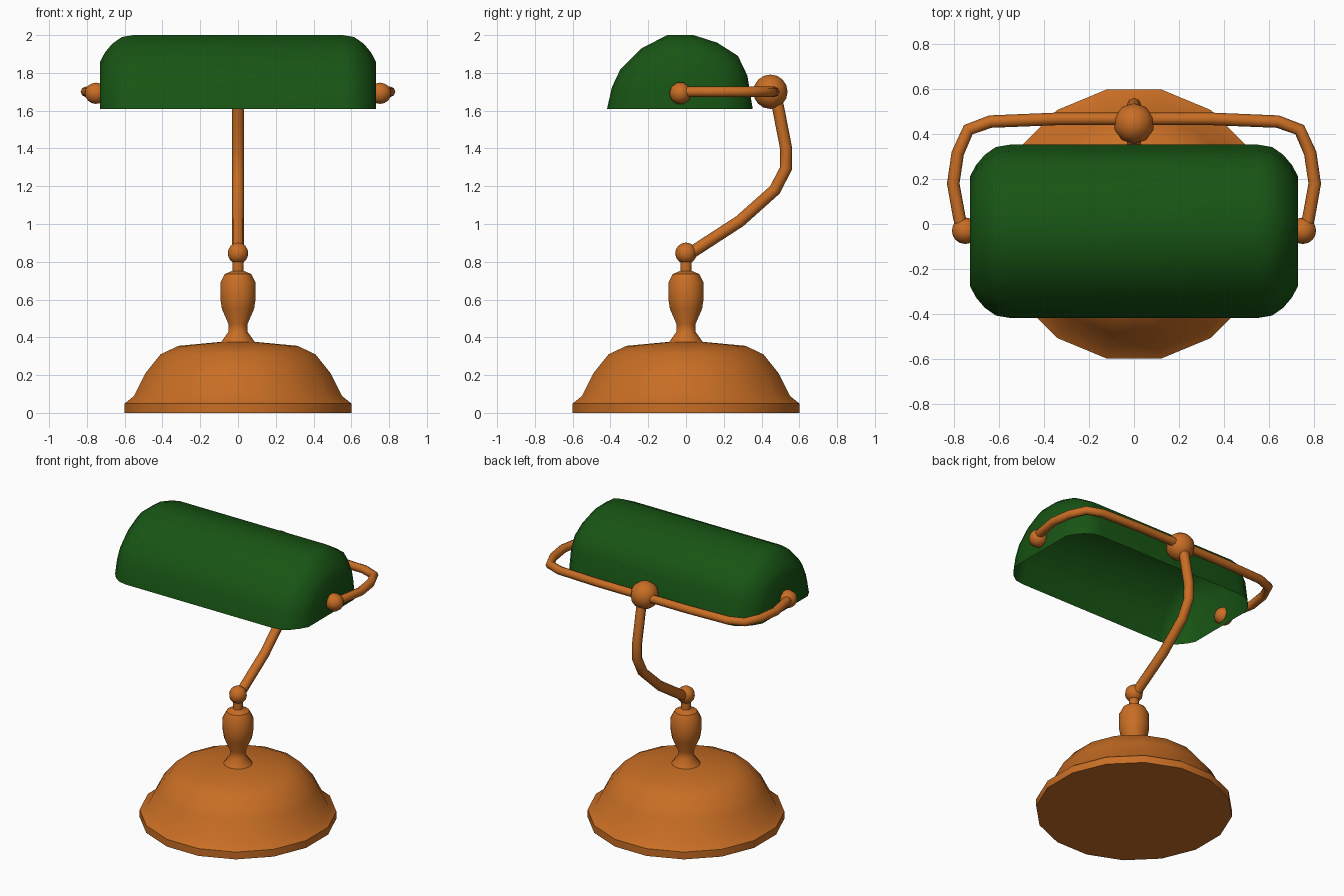
import bpy, bmesh, math
from mathutils import Matrix

if "Cube" in bpy.data.objects:
    bpy.data.objects.remove(bpy.data.objects["Cube"])


def material(name, color):
    m = bpy.data.materials.new(name)
    m.diffuse_color = color
    m.use_nodes = True
    m.node_tree.nodes["Principled BSDF"].inputs["Base Color"].default_value = m.diffuse_color
    return m


BRASS = material("brass", (0.58, 0.155, 0.018, 1))
GREEN = material("green_glass", (0.009, 0.09, 0.007, 1))


def finish(obj, mat, angle=40):
    bpy.ops.object.select_all(action='DESELECT')
    obj.select_set(True)
    bpy.context.view_layer.objects.active = obj
    if obj.type == 'CURVE':
        bpy.ops.object.convert(target='MESH')
        obj = bpy.context.view_layer.objects.active
    obj.data.materials.clear()
    obj.data.materials.append(mat)
    bpy.ops.object.shade_smooth_by_angle(angle=math.radians(angle))
    return obj


def mesh_object(name, bm, mat, angle=40):
    me = bpy.data.meshes.new(name)
    bmesh.ops.recalc_face_normals(bm, faces=bm.faces)
    bm.to_mesh(me)
    bm.free()
    obj = bpy.data.objects.new(name, me)
    bpy.context.collection.objects.link(obj)
    return finish(obj, mat, angle)


def skin(bm, rings, closed):
    n = len(rings[0])
    for a, b in zip(rings, rings[1:]):
        for i in range(n if closed else n - 1):
            j = (i + 1) % n
            bm.faces.new((a[i], a[j], b[j], b[i]))


def lathe(name, profile, sides, mat, angle=40):
    # profile radii are measured to the flats, so the sides face the axes
    bm = bmesh.new()
    k = 1 / math.cos(math.pi / sides)
    rings = []
    for r, z in profile:
        angs = [2 * math.pi * (i + 0.5) / sides for i in range(sides)]
        rings.append([bm.verts.new((r * k * math.cos(a), r * k * math.sin(a), z)) for a in angs])
    skin(bm, rings, True)
    bm.faces.new(rings[0])
    bm.faces.new(rings[-1])
    return mesh_object(name, bm, mat, angle)


def ball(name, loc, r, axis='Z'):
    bm = bmesh.new()
    bmesh.ops.create_uvsphere(bm, u_segments=10, v_segments=8, radius=r)
    if axis == 'X':
        bm.transform(Matrix.Rotation(math.pi / 2, 4, 'Y'))
    bm.transform(Matrix.Translation(loc))
    return mesh_object(name, bm, BRASS, 50)


def tube(name, pts, r):
    cu = bpy.data.curves.new(name, 'CURVE')
    cu.dimensions = '3D'
    cu.bevel_depth = r
    cu.bevel_resolution = 2
    cu.use_fill_caps = True
    sp = cu.splines.new('POLY')
    sp.points.add(len(pts) - 1)
    for p, co in zip(sp.points, pts):
        p.co = (*co, 1)
    obj = bpy.data.objects.new(name, cu)
    bpy.context.collection.objects.link(obj)
    return finish(obj, BRASS, 50)


# domed base
lathe("base", [(0.6, 0), (0.6, 0.05), (0.55, 0.09), (0.49, 0.21), (0.41, 0.31),
               (0.315, 0.355), (0.09, 0.376)], 16, BRASS, 35)

# turned stem
lathe("stem", [(0.09, 0.374), (0.05, 0.43), (0.05, 0.47), (0.085, 0.55), (0.093, 0.6), (0.093, 0.69),
               (0.07, 0.735), (0.03, 0.752), (0.03, 0.82)], 16, BRASS, 38)
ball("stem_joint", (0, 0, 0.845), 0.057)

# bent arm rising behind the shade
arm = [(0, 0.83), (0.285, 1.015), (0.47, 1.18), (0.53, 1.295), (0.53, 1.4), (0.487, 1.62), (0.46, 1.7)]
tube("arm", [(0, y, z) for y, z in arm], 0.032)
ball("arm_joint", (0, 0.447, 1.7), 0.091)

# yoke around the shade
half = [(0.765, -0.03), (0.78, 0.04), (0.805, 0.18), (0.785, 0.315), (0.738, 0.42), (0.64, 0.456), (0.347, 0.468)]
path = [(-x, y) for x, y in half] + [(0, 0.468)] + half[::-1]
tube("yoke", [(x, y, 1.7) for x, y in path], 0.028)
for side, sx in (("left", -1), ("right", 1)):
    ball("pivot_knob_" + side, (sx * 0.752, -0.03, 1.692), 0.059, 'X')

# open-bottomed shade: one cross-section shrinking toward rounded ends
section = [(-0.418, 1.61), (-0.392, 1.725), (-0.347, 1.82), (-0.235, 1.93), (-0.10, 2.0),
           (0.04, 2.0), (0.165, 1.96), (0.275, 1.89), (0.325, 1.785), (0.353, 1.61)]
steps = [(0.73, 0.14), (0.703, 0.09), (0.665, 0.045), (0.615, 0.01), (0.555, 0)]
stations = [(-x, d) for x, d in steps] + steps[::-1]
bm = bmesh.new()
rings = []
for x, d in stations:
    ky, kz = 1 - d / 0.385, 1 - d / 0.39
    rings.append([bm.verts.new((x, -0.032 + (y + 0.032) * ky, 1.61 + (z - 1.61) * kz)) for y, z in section])
skin(bm, rings, False)
bm.faces.new(rings[0])
bm.faces.new(rings[-1])
mesh_object("shade", bm, GREEN, 45)
